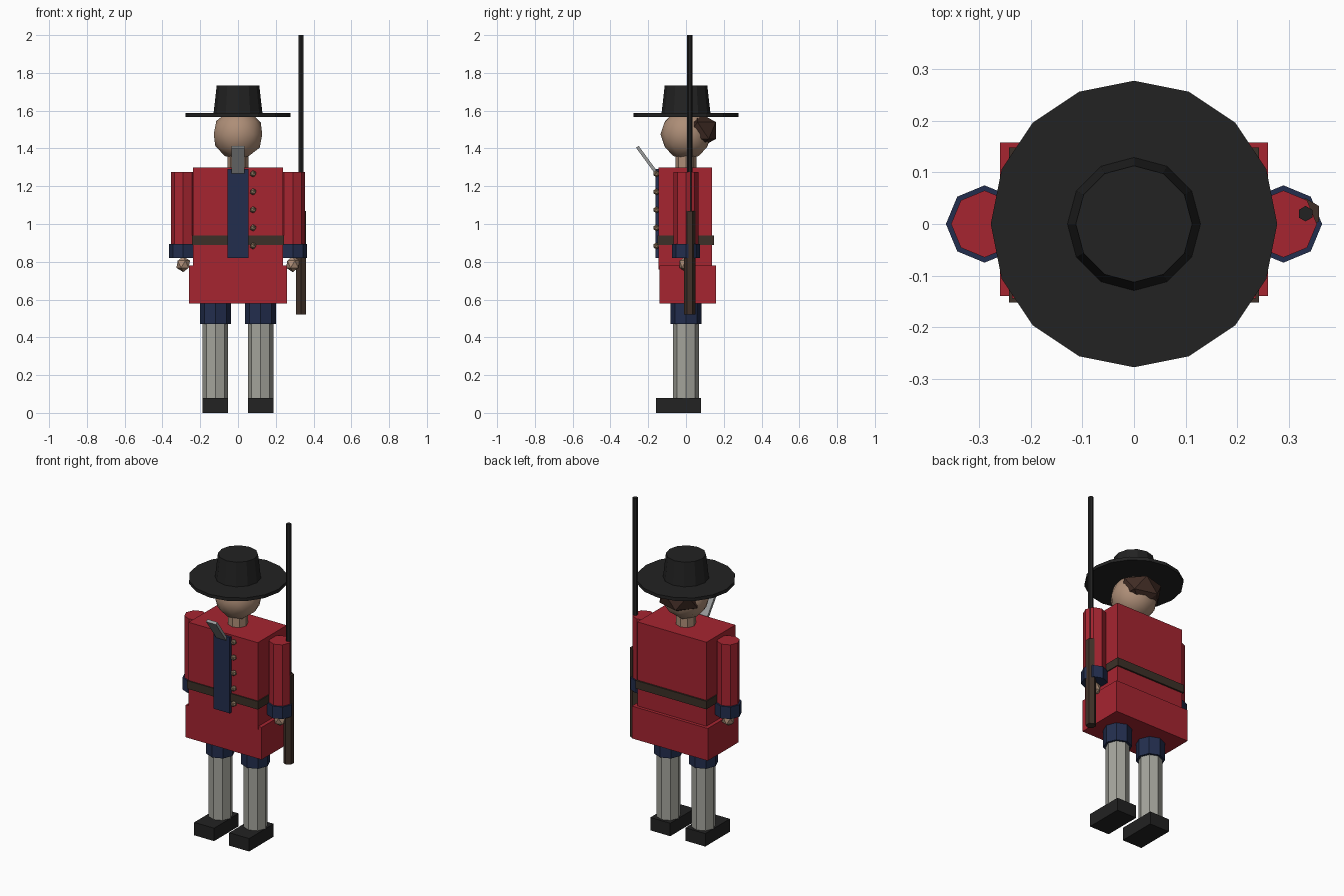
import bpy
import math
from mathutils import Vector

old = bpy.data.objects.get("Cube")
if old:
    bpy.data.objects.remove(old, do_unlink=True)


def make_material(name, rgb):
    mat = bpy.data.materials.new(name)
    mat.use_nodes = True
    color = (*rgb, 1.0)
    mat.diffuse_color = color
    bsdf = next(n for n in mat.node_tree.nodes if n.type == 'BSDF_PRINCIPLED')
    bsdf.inputs["Base Color"].default_value = color
    bsdf.inputs["Roughness"].default_value = 0.8
    return mat


red = make_material("coat_red", (0.38, 0.018, 0.03))
navy = make_material("navy_cloth", (0.016, 0.027, 0.075))
grey = make_material("gaiter_grey", (0.37, 0.37, 0.33))
black = make_material("felt_black", (0.016, 0.016, 0.016))
skin = make_material("skin", (0.42, 0.27, 0.185))
leather = make_material("belt_leather", (0.045, 0.03, 0.021))
hair_brown = make_material("hair_brown", (0.052, 0.025, 0.018))
wood = make_material("stock_wood", (0.05, 0.03, 0.021))
brass = make_material("brass", (0.28, 0.19, 0.12))
steel = make_material("steel", (0.32, 0.33, 0.33))


def finish(name, mat):
    obj = bpy.context.object
    obj.name = name
    obj.data.name = name
    obj.data.materials.append(mat)
    return obj


def box(name, mat, low, high):
    low, high = Vector(low), Vector(high)
    bpy.ops.mesh.primitive_cube_add(size=1, location=(low + high) / 2)
    obj = finish(name, mat)
    obj.scale = high - low
    return obj


def column(name, mat, sides, x, y, z0, z1, r0, r1=None):
    bpy.ops.mesh.primitive_cone_add(
        vertices=sides, radius1=r0, radius2=r0 if r1 is None else r1,
        depth=z1 - z0, location=(x, y, (z0 + z1) / 2))
    return finish(name, mat)


def ball(name, mat, detail, center, size):
    bpy.ops.mesh.primitive_ico_sphere_add(subdivisions=detail, radius=1, location=center)
    obj = finish(name, mat)
    obj.scale = size
    return obj


# Legs and arms, mirrored left and right
for side, s in (("left", 1), ("right", -1)):
    leg, arm = 0.12 * s, 0.29 * s
    box(f"{side}_boot", black, (leg - 0.068, -0.16, 0), (leg + 0.068, 0.08, 0.08))
    column(f"{side}_gaiter", grey, 8, leg, 0, 0.07, 0.5, 0.068)
    column(f"{side}_breeches", navy, 8, leg, 0, 0.47, 0.62, 0.082)
    column(f"{side}_sleeve", red, 8, arm, 0, 0.86, 1.275, 0.065)
    column(f"{side}_cuff", navy, 8, arm, 0, 0.82, 0.895, 0.075)
    ball(f"{side}_hand", skin, 1, (arm, 0, 0.787), (0.04, 0.04, 0.042))

# Coat, belt and front panel
box("coat_skirt", red, (-0.26, -0.14, 0.58), (0.26, 0.158, 0.78))
box("coat_body", red, (-0.237, -0.145, 0.76), (0.237, 0.138, 1.30))
box("belt", leather, (-0.243, -0.152, 0.89), (0.243, 0.148, 0.94))
box("front_panel", navy, (-0.056, -0.161, 0.82), (0.056, -0.14, 1.29))
for i in range(5):
    ball(f"button_{i + 1}", brass, 1, (0.08, -0.157, 0.884 + i * 0.0955), [0.018] * 3)

# Tilted plate rising from the front panel
plate = box("collar_plate", steel, (-0.034, -0.216, 1.255), (0.034, -0.199, 1.425))
plate.rotation_euler.x = math.atan2(0.095, 0.13)

# Neck, head and hair
column("neck", skin, 8, 0, 0, 1.29, 1.39, 0.056)
ball("head", skin, 2, (0, 0, 1.475), [0.135] * 3)
bpy.ops.object.shade_smooth_by_angle(angle=math.radians(60))
ball("hair", hair_brown, 1, (0, 0.06, 1.495), (0.135, 0.115, 0.1))

# Hat
column("hat_brim", black, 16, 0, 0, 1.567, 1.587, 0.278)
column("hat_crown", black, 12, 0, 0, 1.58, 1.732, 0.13, 0.113)

# Musket
column("musket_stock", wood, 6, 0.333, 0.02, 0.52, 1.07, 0.03)
column("musket_barrel", black, 6, 0.333, 0.02, 1.05, 2.0, 0.015)
